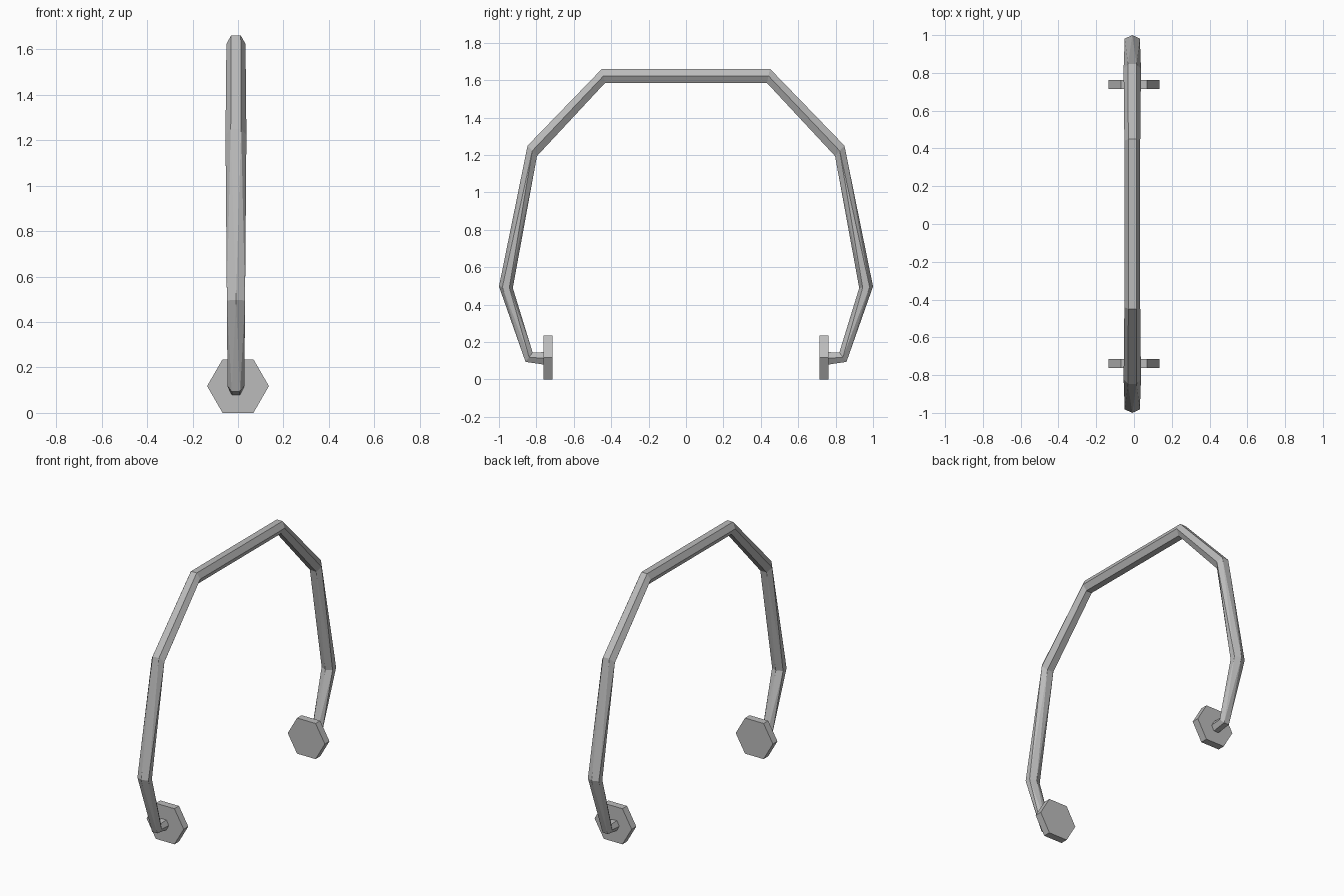
import bpy, bmesh
from math import sin, cos, radians
from mathutils import Matrix

old = bpy.data.objects.get("Cube")
if old:
    bpy.data.objects.remove(old, do_unlink=True)

grey = bpy.data.materials.new("plain grey")
grey.use_nodes = True
colour = (0.5, 0.5, 0.5, 1)
grey.diffuse_color = colour
grey.node_tree.nodes["Principled BSDF"].inputs["Base Color"].default_value = colour


def finish(bm, name):
    bmesh.ops.recalc_face_normals(bm, faces=bm.faces[:])
    mesh = bpy.data.meshes.new(name)
    bm.to_mesh(mesh)
    bm.free()
    mesh.materials.append(grey)
    obj = bpy.data.objects.new(name, mesh)
    bpy.context.collection.objects.link(obj)
    return obj


# Half of the band, from foot to top: centre y, z, outward half vector, half width, edge-out section
HALF = [
    (0.750, 0.112, 0.000, -0.034, 0.036, False),
    (0.839, 0.119, 0.019, -0.025, 0.037, False),
    (0.963, 0.493, 0.037, 0.004, 0.040, True),
    (0.822, 1.222, 0.025, 0.028, 0.046, False),
    (0.441, 1.623, 0.008, 0.038, 0.042, False),
]
path = [(-y, z, -ny, nz, w, p) for y, z, ny, nz, w, p in HALF] + HALF[::-1]
OFFSET = -0.009
S = cos(radians(30))

# Hexagonal band, with sections turned half a side at the widest points
bm = bmesh.new()
rings = []
for y, z, ny, nz, w, pointy in path:
    ring = []
    for k in range(6):
        a = radians(60 * k + (30 if pointy else 0))
        u = cos(a) / S if pointy else cos(a)
        v = sin(a) if pointy else sin(a) / S
        ring.append(bm.verts.new((OFFSET + w * u, y + ny * v, z + nz * v)))
    rings.append(ring)

for i in range(len(rings) - 1):
    a, b = rings[i], rings[i + 1]
    turned = path[i][5] != path[i + 1][5]
    if path[i][5]:
        a, b = b, a
    for k in range(6):
        n = (k + 1) % 6
        if turned:
            bm.faces.new((a[k], a[n], b[k]))
            bm.faces.new((b[k], a[n], b[n]))
        else:
            bm.faces.new((a[k], a[n], b[n], b[k]))
bm.faces.new(rings[0])
bm.faces.new(rings[-1])
finish(bm, "headband")

# Hexagonal pads at both ends
for side, name in ((-1, "front_pad"), (1, "back_pad")):
    bm = bmesh.new()
    bmesh.ops.create_cone(bm, cap_ends=True, segments=6, radius1=0.136, radius2=0.136, depth=0.048)
    # Turn a corner to the side and lay the axis along y
    corner = max(bm.verts, key=lambda v: v.co.x)
    if abs(corner.co.y) > 0.01:
        bm.transform(Matrix.Rotation(radians(30), 4, "Z"))
    bm.transform(Matrix.Translation((0, side * 0.738, 0.118)) @ Matrix.Rotation(radians(90), 4, "X"))
    finish(bm, name)
